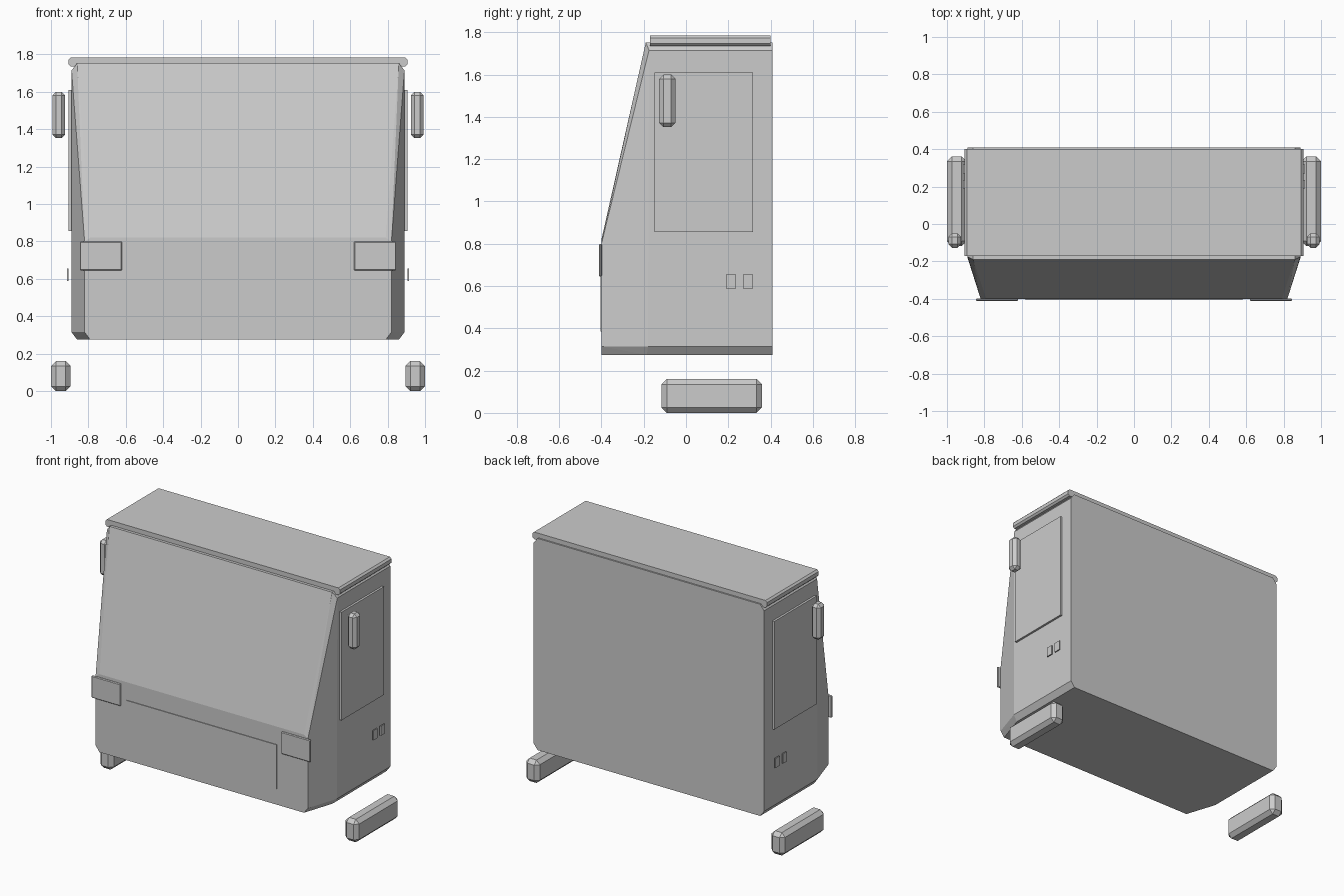
import bpy, bmesh, math

if "Cube" in bpy.data.objects:
    bpy.data.objects.remove(bpy.data.objects["Cube"])


def make_object(name, bm):
    mesh = bpy.data.meshes.new(name)
    bm.to_mesh(mesh)
    bm.free()
    obj = bpy.data.objects.new(name, mesh)
    bpy.context.collection.objects.link(obj)
    return obj


def box(name, x, y, z, chamfer=0, axis=None):
    """Box from (min, max) ranges; chamfers all edges, or those along one axis."""
    bm = bmesh.new()
    bmesh.ops.create_cube(bm, size=1)
    for v in bm.verts:
        v.co = [r[0] if c < 0 else r[1] for r, c in zip((x, y, z), v.co)]
    if chamfer:
        edges = [e for e in bm.edges if axis is None or
                 abs((e.verts[0].co - e.verts[1].co)[axis]) > 1e-5]
        bmesh.ops.bevel(bm, geom=edges, offset=chamfer, segments=1, affect='EDGES')
    return make_object(name, bm)


def pair(name, x, y, z, chamfer=0, axis=None):
    box("right_" + name, x, y, z, chamfer, axis)
    box("left_" + name, (-x[1], -x[0]), y, z, chamfer, axis)


# Cab shell: convex hull of mirrored half profile
half = [
    (0.89, 0.41, 0.315), (0.86, 0.41, 0.275), (0.89, 0.41, 1.715), (0.86, 0.41, 1.753),
    (0.89, -0.175, 1.715), (0.86, -0.19, 1.753),
    (0.89, -0.18, 0.315), (0.86, -0.185, 0.275),
    (0.82, -0.40, 0.80), (0.79, -0.40, 0.82),
    (0.82, -0.40, 0.315), (0.79, -0.40, 0.275),
]
bm = bmesh.new()
for px, py, pz in half:
    for s in (1, -1):
        bm.verts.new((s * px, py, pz))
bmesh.ops.convex_hull(bm, input=bm.verts)
bmesh.ops.dissolve_limit(bm, angle_limit=math.radians(0.5), verts=bm.verts, edges=bm.edges)
bmesh.ops.recalc_face_normals(bm, faces=bm.faces)
make_object("cab_shell", bm)

# Roof slab and front grille panel
box("roof_slab", (-0.906, 0.906), (-0.17, 0.40), (1.735, 1.785), 0.012, axis=1)
box("grille_panel", (-0.58, 0.58), (-0.405, -0.39), (0.385, 0.695))

# Side fittings
pair("door_window", (0.88, 0.905), (-0.15, 0.318), (0.855, 1.61))
pair("front_handle", (0.906, 0.914), (0.19, 0.236), (0.588, 0.655))
pair("rear_handle", (0.906, 0.914), (0.27, 0.318), (0.588, 0.655))
pair("wing_mirror", (0.924, 0.993), (-0.127, -0.05), (1.352, 1.60), 0.02)
pair("step", (0.895, 1.0), (-0.117, 0.36), (0.0, 0.16), 0.026)

# Headlights
pair("headlight", (0.62, 0.846), (-0.412, -0.398), (0.645, 0.80), 0.005)
